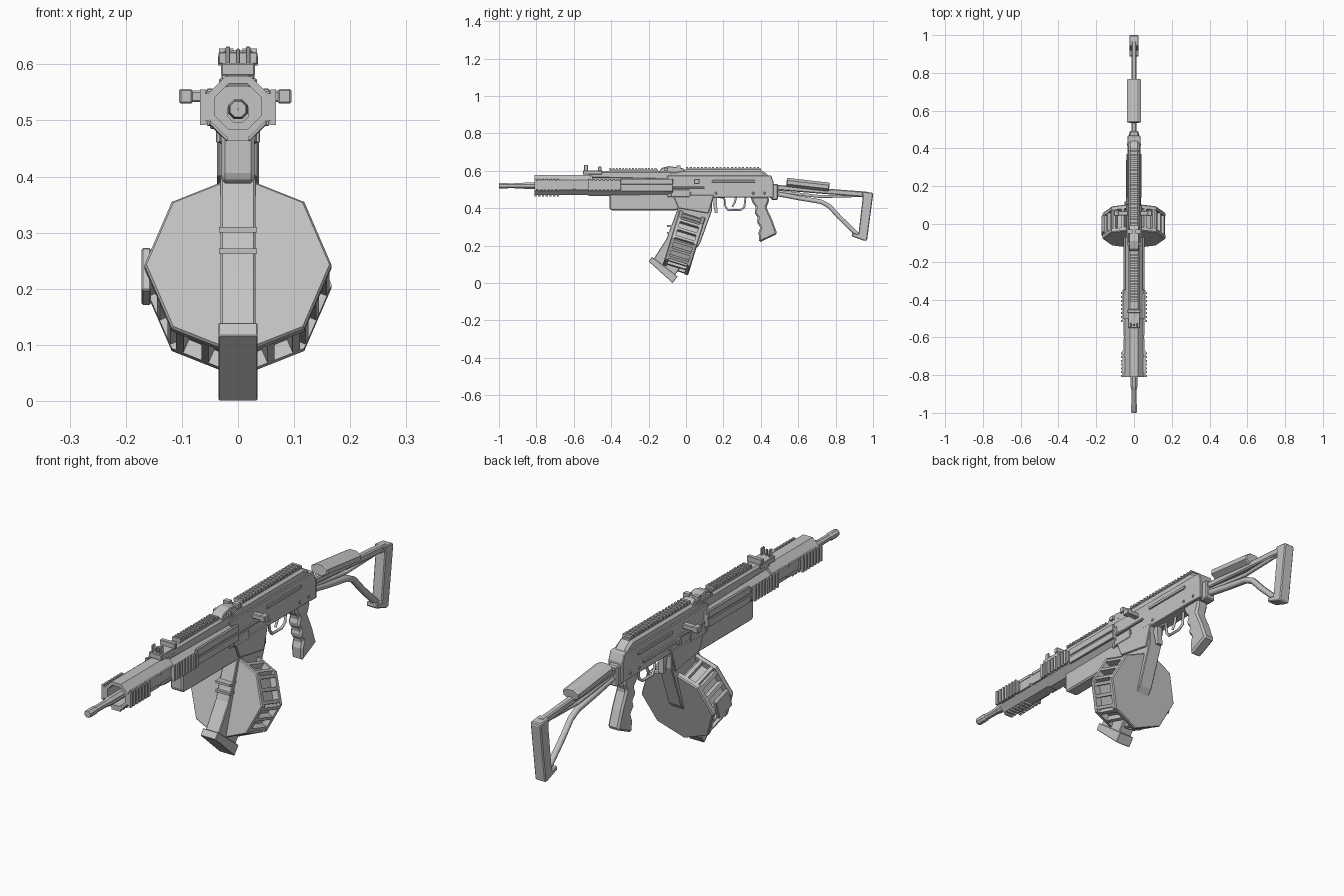
import bpy, bmesh, math
from mathutils import Matrix, Vector

metal = bpy.data.materials.new("grey_metal")
metal.diffuse_color = (0.55, 0.55, 0.55, 1)


def finish(name, bm, bevel=0, mat=None):
    bmesh.ops.recalc_face_normals(bm, faces=bm.faces)
    me = bpy.data.meshes.new(name)
    bm.to_mesh(me)
    bm.free()
    me.materials.append(metal)
    ob = bpy.data.objects.new(name, me)
    bpy.context.collection.objects.link(ob)
    if mat:
        ob.matrix_world = mat
    if bevel:
        m = ob.modifiers.new("edge", "BEVEL")
        m.width, m.segments, m.limit_method = bevel, 1, "ANGLE"
    return ob


def boxes(name, items, bevel=0, mat=None):
    """items: list of (x0, x1, y0, y1, z0, z1)"""
    bm = bmesh.new()
    for x0, x1, y0, y1, z0, z1 in items:
        m = Matrix.Translation(((x0 + x1) / 2, (y0 + y1) / 2, (z0 + z1) / 2)) @ \
            Matrix.Diagonal((x1 - x0, y1 - y0, z1 - z0, 1))
        bmesh.ops.create_cube(bm, size=1, matrix=m)
    return finish(name, bm, bevel, mat)


def slab(name, pts, x0, x1, bevel=0):
    """side profile (y, z) extruded along x"""
    bm = bmesh.new()
    f = bm.faces.new([bm.verts.new((x0, y, z)) for y, z in pts])
    g = bmesh.ops.extrude_face_region(bm, geom=[f])["geom"]
    bmesh.ops.translate(bm, verts=[v for v in g if isinstance(v, bmesh.types.BMVert)], vec=(x1 - x0, 0, 0))
    return finish(name, bm, bevel)


def turned(name, profile, z, n=8, turn=0.5, x=0, mat=None):
    """closed (radius, y) profile turned about a y axis with n sides"""
    bm = bmesh.new()
    rings = []
    for i in range(n):
        a = 2 * math.pi * (i + turn) / n
        rings.append([bm.verts.new((x + r * math.sin(a), y, z + r * math.cos(a))) for r, y in profile])
    k = len(profile)
    for i in range(n):
        a, b = rings[i], rings[(i + 1) % n]
        for j in range(k):
            bm.faces.new((a[j], a[(j + 1) % k], b[(j + 1) % k], b[j]))
    bmesh.ops.remove_doubles(bm, verts=bm.verts, dist=1e-6)
    return finish(name, bm, 0, mat)


def solid(name, prof, z, n=8, turn=0.5, x=0, mat=None):
    e = 0.0005
    return turned(name, [(e, prof[0][1])] + prof + [(e, prof[-1][1])], z, n, turn, x, mat)


def path(name, pts, r, sides=2, closed=False):
    """bent bar through (y, z) points on the centre plane"""
    cu = bpy.data.curves.new(name, "CURVE")
    cu.dimensions, cu.bevel_depth, cu.bevel_resolution, cu.use_fill_caps = "3D", r, sides, True
    s = cu.splines.new("POLY")
    s.points.add(len(pts) - 1)
    for p, (y, z) in zip(s.points, pts):
        p.co = (0, y, z, 1)
    s.use_cyclic_u = closed
    cu.materials.append(metal)
    ob = bpy.data.objects.new(name, cu)
    bpy.context.collection.objects.link(ob)
    return ob


def teeth(y0, y1, n, fill=0.55):
    s = (y1 - y0) / n
    return [(y0 + i * s, y0 + (i + fill) * s) for i in range(n)]


# barrel and muzzle
solid("barrel", [(0.015, -1.0), (0.017, -0.99), (0.017, -0.955), (0.014, -0.95),
                 (0.015, -0.88), (0.019, -0.86), (0.019, -0.1)], 0.52, 8)
solid("muzzle_bore", [(0.009, -1.0), (0.009, -0.99)], 0.52, 6)

# front handguard tube with slots and side rails
turned("front_handguard", [(0.058, -0.81), (0.058, -0.5), (0.044, -0.5), (0.044, -0.81)], 0.525, 8)
boxes("front_handguard_ribs", [(s * 0.052 - 0.004, s * 0.052 + 0.004, y, y + 0.085, z, z + 0.012)
                               for s in (-1, 1) for z in (0.497, 0.54) for y in (-0.79, -0.69, -0.59)])
for s in (-1, 1):
    a, b = sorted((s * 0.052, s * 0.06))
    c, d = sorted((s * 0.058, s * 0.068))
    for nm, y0, y1, n in (("front", -0.81, -0.67, 7), ("middle", -0.52, -0.35, 8)):
        boxes(f"{nm}_side_rail_{'r' if s > 0 else 'l'}", [(a, b, y0, y1, 0.5, 0.548)] +
              [(c, d, t0, t1, 0.492, 0.555) for t0, t1 in teeth(y0, y1, n)])
boxes("front_bottom_rail", [(-0.02, 0.02, t0, t1, 0.463, 0.475) for t0, t1 in teeth(-0.81, -0.67, 7)])

# rear handguard, gas tube and lower fore end
turned("rear_handguard", [(0.054, -0.52), (0.056, -0.36), (0.054, -0.07), (0.02, -0.07), (0.02, -0.52)], 0.515, 8)
boxes("handguard_side_panels", [(s * 0.05 - 0.006, s * 0.05 + 0.006, -0.35, -0.07, z, z + 0.03)
                                for s in (-1, 1) for z in (0.49, 0.527)], 0.002)
slab("gas_tube", [(-0.53, 0.56), (-0.51, 0.6), (-0.06, 0.6), (-0.06, 0.55)], -0.028, 0.028, 0.008)
slab("lower_fore_end", [(-0.41, 0.48), (-0.41, 0.4), (-0.4, 0.388), (-0.05, 0.388), (-0.02, 0.41), (-0.02, 0.48)],
     -0.029, 0.029, 0.006)
boxes("gas_tube_rail", [(-0.018, 0.018, -0.41, -0.15, 0.598, 0.606)] +
      [(-0.02, 0.02, t0, t1, 0.604, 0.615) for t0, t1 in teeth(-0.41, -0.15, 15)])

# sights
boxes("front_sight", [(-0.03, 0.03, -0.55, -0.45, 0.58, 0.602), (-0.004, 0.004, -0.54, -0.53, 0.6, 0.628),
                      (-0.022, -0.014, -0.545, -0.525, 0.6, 0.632), (0.014, 0.022, -0.545, -0.525, 0.6, 0.632),
                      (-0.035, 0.035, -0.47, -0.452, 0.6, 0.622)], 0.002)
slab("rear_sight", [(-0.15, 0.59), (-0.13, 0.615), (-0.09, 0.625), (-0.02, 0.615), (0.0, 0.6), (0.0, 0.58)],
     -0.026, 0.026, 0.003)
boxes("rear_sight_notch", [(-0.034, -0.008, -0.05, -0.03, 0.607, 0.628), (0.008, 0.034, -0.05, -0.03, 0.607, 0.628),
                           (-0.036, 0.036, -0.115, -0.095, 0.598, 0.614)])

# receiver, top cover and rail
slab("receiver", [(-0.1, 0.46), (-0.1, 0.575), (0.455, 0.575), (0.468, 0.54), (0.468, 0.455), (0.4, 0.458), (0.0, 0.458)],
     -0.034, 0.034, 0.003)
slab("receiver_cover", [(-0.1, 0.56), (-0.1, 0.59), (-0.02, 0.606), (0.395, 0.606), (0.425, 0.59), (0.462, 0.55)],
     -0.029, 0.029, 0.01)
boxes("receiver_rail", [(-0.018, 0.018, 0.0, 0.4, 0.603, 0.611)] +
      [(-0.021, 0.021, t0, t1, 0.609, 0.621) for t0, t1 in teeth(0.0, 0.4, 20)])
boxes("receiver_side_strips", [(s * 0.036 - 0.004, s * 0.036 + 0.004, 0.14, 0.37, 0.537, 0.551) for s in (-1, 1)], 0.002)
boxes("side_plates", [(-0.042, 0.042, -0.07, 0.1, 0.505, 0.515), (-0.039, 0.039, -0.08, 0.02, 0.46, 0.5)], 0.002)
boxes("selector_lever", [(-0.043, -0.033, 0.1, 0.34, 0.493, 0.508), (-0.05, -0.04, 0.1, 0.12, 0.485, 0.51)], 0.002)

# charging handles
for s, end, nm in ((1, 0.095, "right"), (-1, 0.105, "left")):
    a, b = sorted((s * 0.03, s * (end - 0.02)))
    c, d = sorted((s * (end - 0.024), s * end))
    boxes(f"charging_handle_{nm}", [(a, b, 0.045, 0.07, 0.533, 0.553), (c, d, 0.042, 0.073, 0.53, 0.556)], 0.003)
for i, (y, z) in enumerate(((0.16, 0.48), (0.36, 0.48), (0.42, 0.48), (0.02, 0.48))):
    boxes(f"receiver_pin_{i}", [(-0.038, 0.038, y - 0.006, y + 0.006, z - 0.006, z + 0.006)], 0.003)

# magazine well, release and trigger group
slab("magazine_well", [(-0.07, 0.47), (-0.04, 0.4), (0.12, 0.372), (0.15, 0.47)], -0.037, 0.037, 0.003)
slab("magazine_release", [(0.135, 0.465), (0.155, 0.375), (0.168, 0.375), (0.165, 0.465)], -0.012, 0.012)
path("trigger_guard", [(0.17, 0.46), (0.205, 0.455), (0.21, 0.41), (0.225, 0.39), (0.29, 0.39),
                       (0.312, 0.405), (0.318, 0.46)], 0.006, 1)
path("trigger", [(0.268, 0.465), (0.262, 0.435), (0.248, 0.408)], 0.006, 1)

# pistol grip with finger bumps
slab("pistol_grip", [(0.345, 0.462), (0.355, 0.43), (0.375, 0.405), (0.365, 0.375), (0.385, 0.35), (0.378, 0.325),
                     (0.398, 0.3), (0.388, 0.27), (0.392, 0.217), (0.488, 0.262), (0.462, 0.335), (0.43, 0.405),
                     (0.445, 0.44), (0.44, 0.462)], -0.026, 0.026, 0.008)

# drum magazine: two eight-sided plates, recessed core and cross ribs
drum = Matrix.Translation((0, -0.01, 0.222)) @ Matrix.Rotation(math.radians(-17), 4, "X")
R = 0.167
solid("drum_front_plate", [(R - 0.004, -0.073), (R, -0.068), (R, -0.052)], 0, 8, 0, mat=drum)
solid("drum_back_plate", [(R, 0.052), (R, 0.068), (R - 0.004, 0.073)], 0, 8, 0, mat=drum)
solid("drum_core", [(0.138, -0.06), (0.138, 0.06)], 0, 8, 0, mat=drum)
bm = bmesh.new()
for i in range(8):
    p, q = [Vector((math.sin(a), 0, math.cos(a))) * (R - 0.015) for a in (i * math.pi / 4, (i + 1) * math.pi / 4)]
    for t in (0.08, 0.5, 0.92):
        m = Matrix.Translation(p.lerp(q, t)) @ Matrix.Rotation((i + 0.5) * math.pi / 4, 4, "Y") @ \
            Matrix.Diagonal((0.014, 0.11, 0.026, 1))
        bmesh.ops.create_cube(bm, size=1, matrix=m)
finish("drum_ribs", bm, 0, drum)
boxes("drum_winder", [(-0.172, -0.155, -0.045, 0.045, -0.04, 0.04)], 0.003, drum)

# stick magazine running through the drum, with flared base
slab("stick_magazine", [(-0.03, 0.44), (-0.058, 0.36), (-0.105, 0.235), (-0.175, 0.125), (-0.07, 0.03),
                        (0.0, 0.12), (0.075, 0.21), (0.14, 0.39), (0.14, 0.44)], -0.031, 0.031, 0.003)
slab("magazine_base", [(-0.182, 0.14), (-0.2, 0.116), (-0.072, 0.0), (-0.045, 0.035)], -0.035, 0.035, 0.002)
boxes("magazine_bands", [(-0.034, 0.034, -0.102, -0.03, z, z + 0.01) for z in (0.262, 0.3)])

# folding skeleton stock
boxes("stock_hinge", [(-0.024, 0.024, 0.455, 0.492, 0.445, 0.53)], 0.005)
slab("stock_upper_bar", [(0.48, 0.525), (0.97, 0.488), (0.97, 0.458), (0.48, 0.497)], -0.014, 0.014, 0.005)
path("stock_lower_bar", [(0.48, 0.478), (0.6, 0.455), (0.72, 0.435), (0.765, 0.412), (0.82, 0.352), (0.925, 0.25)], 0.014, 1)
path("stock_middle_bar", [(0.48, 0.49), (0.72, 0.462), (0.95, 0.468)], 0.009, 1)
slab("butt_plate", [(0.94, 0.49), (0.998, 0.483), (1.0, 0.47), (0.968, 0.228), (0.955, 0.225), (0.885, 0.25),
                    (0.888, 0.268), (0.922, 0.262), (0.945, 0.458)], -0.024, 0.024, 0.004)
pad = Matrix.Translation((0, 0.652, 0.526)) @ Matrix.Rotation(math.radians(-6.5), 4, "X") @ \
    Matrix.Diagonal((1.0, 1, 0.62, 1))
solid("cheek_pad", [(0.037, -0.115), (0.041, -0.11), (0.041, 0.11), (0.037, 0.115)], 0, 8, 0.5, mat=pad)
